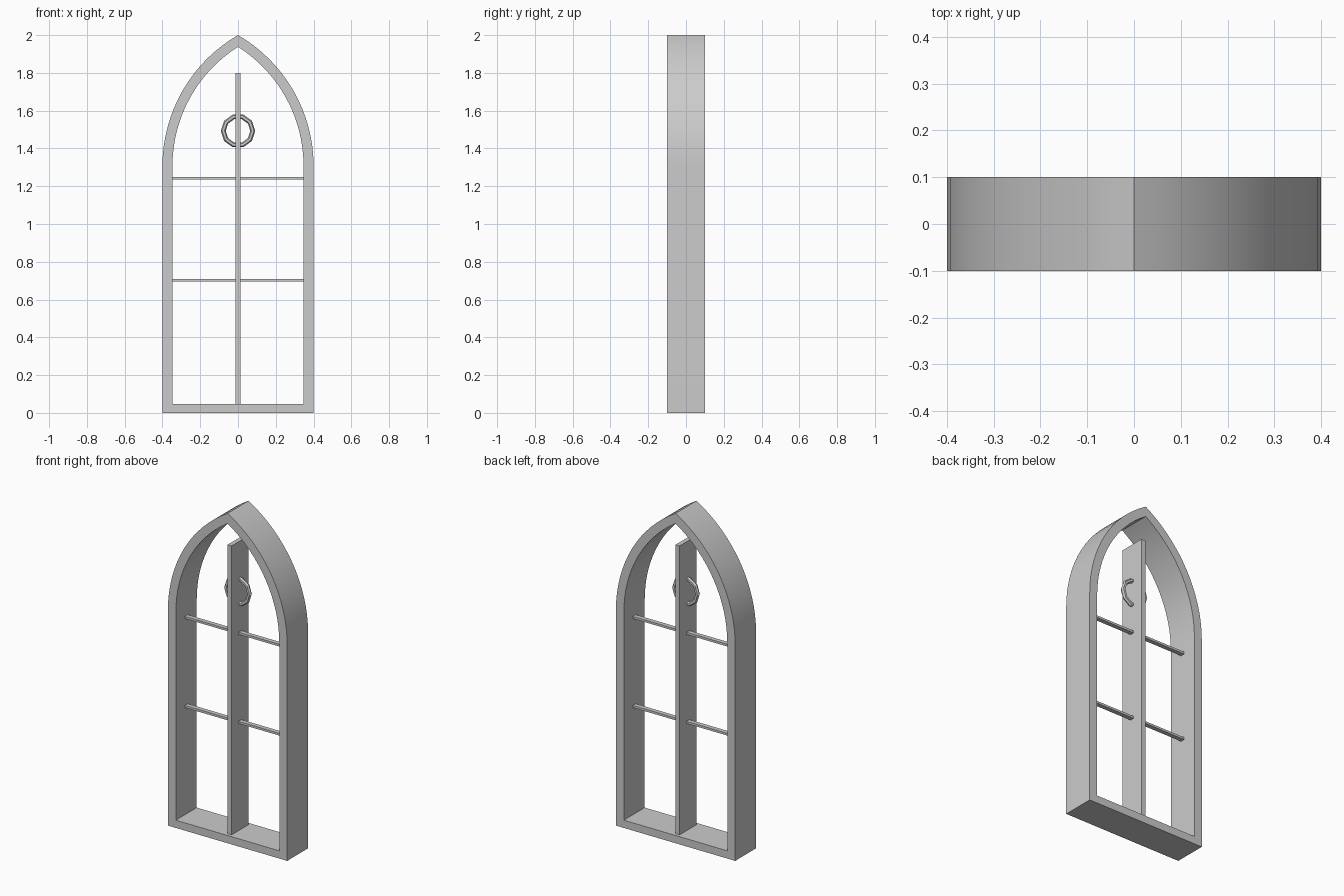
import bpy, bmesh, math

if "Cube" in bpy.data.objects:
    bpy.data.objects.remove(bpy.data.objects["Cube"])

ARCH_R, SPRING = 0.8, 2 - math.sqrt(0.8**2 - 0.4**2)
WALL, SILL, DEPTH = 0.053, 0.047, 0.1
STEPS = 16


def make_object(name, bm):
    bmesh.ops.recalc_face_normals(bm, faces=bm.faces)
    mesh = bpy.data.meshes.new(name)
    bm.to_mesh(mesh)
    bm.free()
    ob = bpy.data.objects.new(name, mesh)
    bpy.context.collection.objects.link(ob)
    return ob


def outline(inset, base):
    # pointed arch: each side is an arc centred on the opposite outer edge
    r = ARCH_R - inset
    top = math.acos(0.4 / r)
    right = [(0.4 - inset, base)]
    right += [(r * math.cos(top * i / STEPS) - 0.4,
               SPRING + r * math.sin(top * i / STEPS)) for i in range(STEPS + 1)]
    return right + [(-x, z) for x, z in reversed(right[:-1])]


def box(name, size, centre):
    bm = bmesh.new()
    bmesh.ops.create_cube(bm, size=1)
    bmesh.ops.scale(bm, vec=size, verts=bm.verts)
    bmesh.ops.translate(bm, vec=centre, verts=bm.verts)
    return make_object(name, bm)


# Arched frame: four matching loops bridged into a closed hollow section
bm = bmesh.new()
loops = []
for inset, base, y in [(0, 0, -DEPTH), (0, 0, DEPTH),
                       (WALL, SILL, DEPTH), (WALL, SILL, -DEPTH)]:
    loops.append([bm.verts.new((x, y, z)) for x, z in outline(inset, base)])
n = len(loops[0])
for k in range(4):
    a, b = loops[k], loops[(k + 1) % 4]
    for i in range(n):
        j = (i + 1) % n
        bm.faces.new((a[i], a[j], b[j], b[i]))
frame = make_object("arched_frame", bm)
bpy.context.view_layer.objects.active = frame
frame.select_set(True)
bpy.ops.object.shade_smooth_by_angle(angle=math.radians(30))

# Upright mullion and two thin crossbars
box("mullion", (0.027, 0.16, 1.755), (0, 0, 0.9215))
for label, z in (("lower", 0.703), ("upper", 1.243)):
    box(label + "_crossbar", (0.70, 0.027, 0.0135), (0, 0, z))

# Low-poly ring around the mullion
bpy.ops.mesh.primitive_torus_add(major_segments=10, minor_segments=6,
                                 major_radius=0.078, minor_radius=0.013,
                                 location=(0, 0, 1.493),
                                 rotation=(math.pi / 2, 0, 0))
bpy.context.object.name = "ring"
